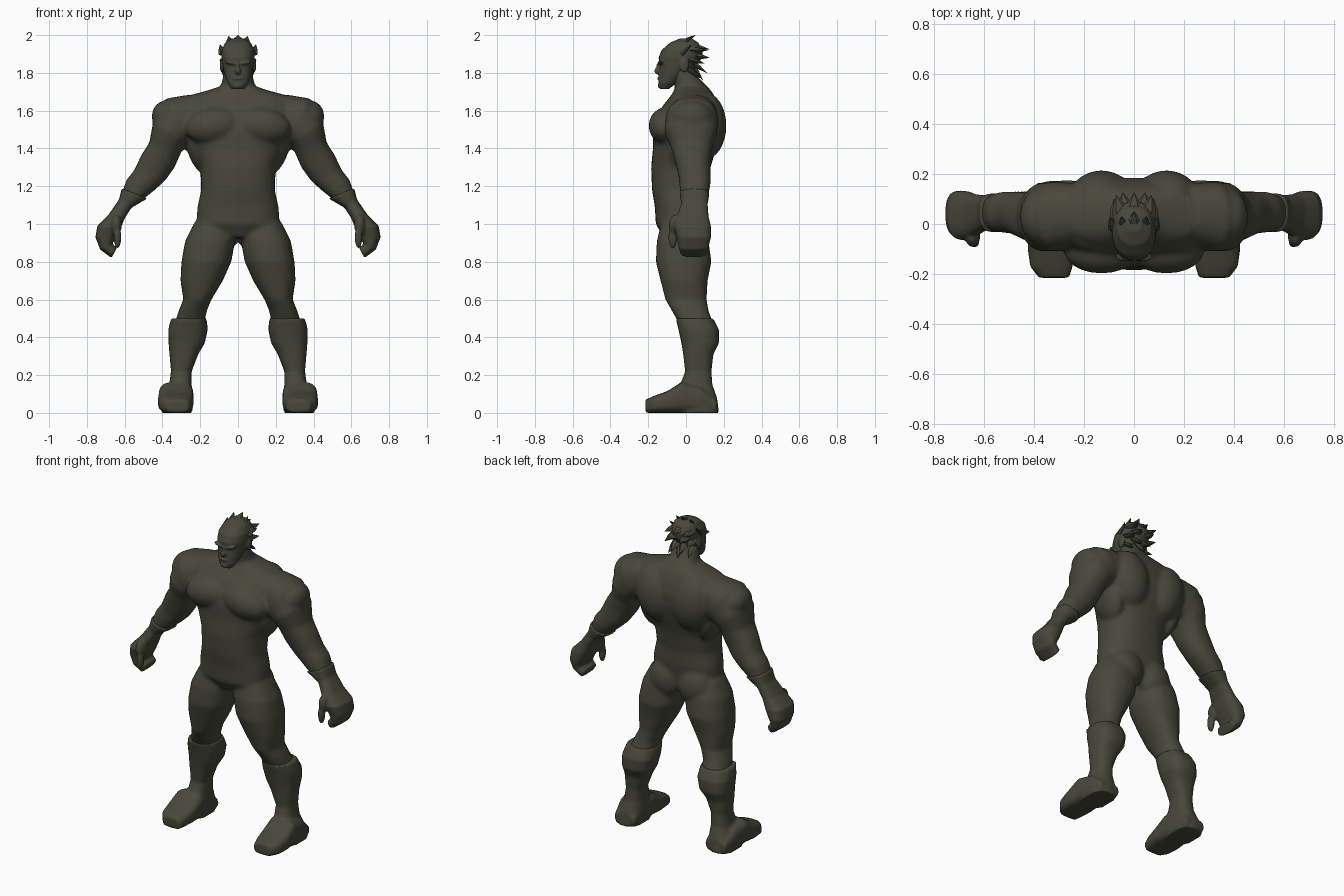
import bpy, bmesh, math
from mathutils import Vector, Matrix

cube = bpy.data.objects.get("Cube")
if cube:
    bpy.data.objects.remove(cube)

skin = bpy.data.materials.new("dark olive")
skin.use_nodes = True
olive = (0.064, 0.064, 0.044, 1)
skin.diffuse_color = olive
shader = skin.node_tree.nodes["Principled BSDF"]
shader.inputs["Base Color"].default_value = olive
shader.inputs["Roughness"].default_value = 0.8

CM = 0.01  # part tables are in hundredths of a unit


def loft(bm, rings, power=2.3, count=20):
    """Skin a closed tube through rings given as (centre, half axis, half axis)."""
    def rounded(t):
        return math.copysign(abs(t) ** (2 / power), t)
    loops = []
    for centre, u, v in rings:
        angles = [math.tau * i / count for i in range(count)]
        loops.append([bm.verts.new((centre + u * rounded(math.cos(a))
                                    + v * rounded(math.sin(a))) * CM) for a in angles])
    for low, high in zip(loops, loops[1:]):
        for i in range(count):
            j = (i + 1) % count
            bm.faces.new((low[i], low[j], high[j], high[i]))
    bm.faces.new(loops[0])
    bm.faces.new(loops[-1])


def level_ring(x_in, x_out, z, front, back):
    """Horizontal ring spanning x and y ranges."""
    return (Vector(((x_in + x_out) / 2, (front + back) / 2, z)),
            Vector(((x_out - x_in) / 2, 0, 0)), Vector((0, (back - front) / 2, 0)))


def limb_ring(side, x_in, z_in, x_out, z_out, front, back):
    """Tilted ring across a limb, from its inner to its outer outline."""
    a, b = Vector((side * x_in, 0, z_in)), Vector((side * x_out, 0, z_out))
    return ((a + b) / 2 + Vector((0, (front + back) / 2, 0)),
            (b - a) / 2, Vector((0, (back - front) / 2, 0)))


def foot_ring(side, x_in, x_out, y, top):
    """Upright ring across the foot, resting on the ground."""
    return (Vector((side * (x_in + x_out) / 2, y, top / 2)),
            Vector(((x_out - x_in) / 2, 0, 0)), Vector((0, 0, top / 2)))


def bulge(bm, centre, radii, tilt=0):
    """Ellipsoid muscle mass, tilted about the y axis."""
    matrix = (Matrix.Translation(Vector(centre) * CM) @ Matrix.Rotation(tilt, 4, "Y")
              @ Matrix.Diagonal((*(Vector(radii) * CM), 1)))
    bmesh.ops.create_uvsphere(bm, u_segments=20, v_segments=12, radius=1, matrix=matrix)


def finish(name, bm, voxel=0, smooth=0):
    """Make the object; fuse its overlapping masses into one skin if asked."""
    bmesh.ops.recalc_face_normals(bm, faces=bm.faces)
    mesh = bpy.data.meshes.new(name)
    bm.to_mesh(mesh)
    bm.free()
    mesh.materials.append(skin)
    obj = bpy.data.objects.new(name, mesh)
    bpy.context.collection.objects.link(obj)
    if voxel:
        fuse = obj.modifiers.new("fuse", "REMESH")
        fuse.mode = "VOXEL"
        fuse.voxel_size = voxel
        fuse.use_smooth_shade = True
        relax = obj.modifiers.new("relax", "SMOOTH")
        relax.factor = 0.5
        relax.iterations = smooth
    return obj


# Body: trunk and neck, then arms, thighs and muscle masses
TRUNK = [(11, 93, -12, 9), (22, 100, -16, 10), (21.5, 109, -16.5, 11), (19.5, 118, -18, 11),
         (20, 130, -18.5, 13), (24, 140, -17.5, 16), (28, 148, -17.5, 18), (31, 156, -16, 18.5),
         (31, 163, -12, 17), (26, 168, -8, 15), (15, 171, -6, 13), (9, 173, -6, 11),
         (8, 178, -7, 6), (7, 183, -9, 4)]
ARM = [(16, 148, 26, 168.5, -8, 16), (24, 143, 38, 166.5, -11, 17), (28, 142, 45, 154, -11, 16.5),
       (30, 138, 47, 143, -8, 14), (33.5, 130, 51, 137, -6, 13), (38.5, 123, 55, 128.5, -4, 13),
       (44, 118, 59, 123.5, -3.5, 13), (49, 114, 61, 118, -3, 12), (57, 109, 62, 112, -1, 10)]
THIGH = [(2, 23, 101, -13, 9), (1.5, 28, 91, -15.5, 12), (3.5, 30, 80, -16, 13.5),
         (8, 30.5, 70, -13.5, 11.5), (14, 29, 60, -11, 11), (16.5, 31.5, 54, -7.5, 12),
         (18, 34, 46, -3, 15)]
body = bmesh.new()
loft(body, [level_ring(-half, half, z, f, b) for half, z, f, b in TRUNK], 2.4, 32)
for side in (1, -1):
    loft(body, [limb_ring(side, *row) for row in ARM])
    loft(body, [level_ring(side * a, side * b, z, f, k) for a, b, z, f, k in THIGH])
    bulge(body, (side * 13, -11, 152), (15, 8.8, 9.5), side * 0.15)   # chest
    bulge(body, (side * 13, 10, 152), (13, 11.5, 18), side * 0.2)     # upper back
    bulge(body, (side * 21, 2, 140), (6, 11, 14), side * 0.3)         # flank
    bulge(body, (side * 10, 5, 96), (11, 8, 12))                      # seat
    bulge(body, (side * 36, 3, 155), (9, 12, 11), side * 0.6)         # shoulder cap
finish("body", body, 0.012, 4)

# Boots: shaft with calf, plus a flat-soled foot
SHAFT = [(16.5, 35.5, 50, -5.5, 14.5), (16, 37, 44, -4, 17.5), (17.5, 36.8, 37, -2.5, 17.5),
         (21, 36.3, 31, -1.5, 14.5), (24.5, 35.5, 22, -0.5, 13.5), (24.5, 36.5, 15, -3, 14),
         (24, 39, 8, -4, 16.5), (24, 41, 0, -4, 17.5)]
FOOT = [(25, 39, 16.5, 7), (24, 41, 8, 14), (23.5, 42, -2, 16.5), (23.5, 42.5, -10, 11.5),
        (24.5, 41.5, -17, 9), (26, 38, -21.5, 7)]
# Gloves: cuff, mitten palm and curled fingers
GLOVE = [(48, 113.5, 61.5, 119, -3.5, 12.5), (56.5, 108.5, 63, 113, -2.5, 11.5),
         (60, 103, 68.5, 105, -5, 12), (62, 98, 74.5, 99, -6.5, 13.3), (64.5, 93, 75.5, 93, -5, 13.3),
         (66.5, 89.5, 73, 86.5, -4, 12), (64, 87.5, 67, 82, -3, 11)]
for side, label in ((1, "left"), (-1, "right")):
    boot = bmesh.new()
    loft(boot, [level_ring(side * a, side * b, z, f, k) for a, b, z, f, k in SHAFT], 2.5)
    loft(boot, [foot_ring(side, *row) for row in FOOT], 3.2)
    finish(label + "_boot", boot, 0.01, 2)

    glove = bmesh.new()
    loft(glove, [limb_ring(side, *row) for row in GLOVE], 2.6)
    bulge(glove, (side * 64.5, -5, 99.5), (3, 4.2, 5.5))
    bulge(glove, (side * 63.8, -7, 93), (2, 2.3, 6))
    finish(label + "_glove", glove, 0.007, 2)

# Head with brow, nose, mouth, chin and ears
HEAD = [(3.5, 171.5, -13.5, -9), (5.5, 174.5, -14.5, -5), (7, 179, -14.3, 0), (8, 183, -14, 5),
        (8.8, 188, -14.5, 8.5), (8.7, 192, -13, 9), (6.8, 196, -8.5, 6.5), (3, 198.3, -3, 3)]
head = bmesh.new()
loft(head, [level_ring(-half, half, z, f, b) for half, z, f, b in HEAD], 2.3, 28)
bulge(head, (0, -14.6, 181), (1.6, 2.1, 2))
bulge(head, (0, -14.2, 183), (0.9, 1.6, 3))
bulge(head, (0, -13.9, 177), (3, 1.3, 0.9))
bulge(head, (0, -13, 173.2), (3, 2, 1.7))
for side in (1, -1):
    bulge(head, (side * 3.6, -13, 185.3), (3.8, 2, 1), side * -0.2)
    bulge(head, (side * 8.6, -1, 184), (1, 2.5, 3.8))
finish("head", head, 0.005, 2)

# Hair: flattened spikes swept up and back, as (base, tip, half width)
SPIKES = [((0, 0, 197), (0, 5, 200), 3), ((0, 3, 194), (0, 12.5, 192.5), 4.5),
          ((4, -1, 195), (5, 3, 199.5), 2.5), ((5, 3, 192), (7, 11.5, 192), 4),
          ((3.5, 5, 189), (4.5, 12.5, 188), 4), ((6.5, 2, 187), (8, 10, 185), 3.5),
          ((3, 4, 185), (3, 11, 180), 3.5), ((6, 1, 182), (7, 8, 177), 3),
          ((8, -2, 190), (9.5, 3, 195), 2.5), ((0, 4, 183), (0, 9, 176), 3.5)]
hair = bmesh.new()
for base, tip, width in SPIKES:
    for side in ((1, -1) if base[0] else (1,)):
        start, end = (Vector((side * p[0], p[1], p[2])) for p in (base, tip))
        along = (end - start).normalized()
        across = Vector((1, 0, 0))
        across = (across - along * across.dot(along)).normalized()
        up = along.cross(across)
        loft(hair, [(start.lerp(end, t), across * width * k, up * width * k * 0.5)
                    for t, k in ((0, 0.9), (0.4, 0.75), (1, 0.03))], 2, 6)
finish("hair", hair)
